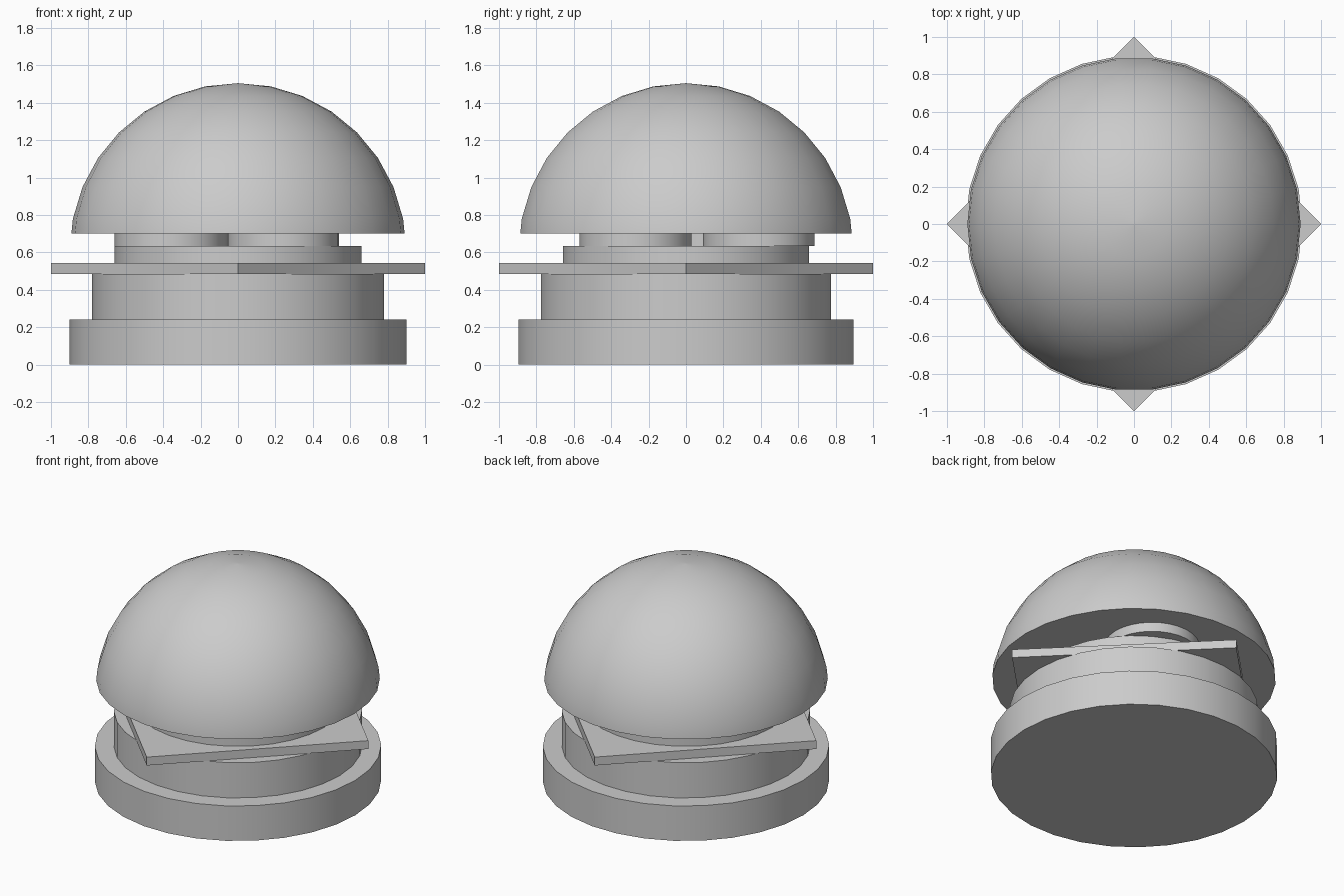
import bpy
import bmesh
from math import sin, cos, pi, radians

cube = bpy.data.objects.get("Cube")
if cube:
    bpy.data.objects.remove(cube, do_unlink=True)

# One plain material
GREY = (0.6, 0.6, 0.6, 1.0)
grey = bpy.data.materials.new("light_grey")
grey.use_nodes = True
grey.diffuse_color = GREY
grey.node_tree.nodes["Principled BSDF"].inputs["Base Color"].default_value = GREY


def lathe(name, profile, sides=30, centre=(0, 0)):
    """Closed solid of revolution from (radius, z) points, bottom to top."""
    bm = bmesh.new()
    rings = []
    for r, z in profile:
        angles = [2 * pi * k / sides for k in range(sides)]
        rings.append([bm.verts.new((r * cos(a), r * sin(a), z)) for a in angles])
    for low, high in zip(rings, rings[1:]):
        for k in range(sides):
            n = (k + 1) % sides
            bm.faces.new((low[k], low[n], high[n], high[k]))
    bm.faces.new(rings[0][::-1])
    bm.faces.new(rings[-1])
    bmesh.ops.remove_doubles(bm, verts=bm.verts, dist=0.0001)
    bmesh.ops.recalc_face_normals(bm, faces=bm.faces)
    mesh = bpy.data.meshes.new(name)
    bm.to_mesh(mesh)
    bm.free()
    mesh.materials.append(grey)
    obj = bpy.data.objects.new(name, mesh)
    obj.location = (*centre, 0)
    bpy.context.collection.objects.link(obj)
    bpy.ops.object.select_all(action="DESELECT")
    obj.select_set(True)
    bpy.context.view_layer.objects.active = obj
    bpy.ops.object.shade_smooth_by_angle(angle=radians(30))
    return obj


def disc(name, radius, bottom, top, **options):
    return lathe(name, [(radius, bottom), (radius, top)], **options)


# Stacked layers, from the bottom up
disc("bottom_bun", 0.9, 0, 0.242)
disc("patty", 0.78, 0.242, 0.486)
disc("cheese_slice", 1.0, 0.486, 0.544, sides=4)
disc("tomato_slice", 0.66, 0.544, 0.635)

# Three loose pickle slices
for i, spot in enumerate([(-0.36, 0.12), (0.24, -0.27), (0.18, 0.39)]):
    disc(f"pickle_slice_{i + 1}", 0.3, 0.635, 0.702, centre=spot)

# Domed top bun: part of a sphere cut flat underneath
R, MID, STEPS = 0.9, 0.605, 16
dome = [(0.891, 0.7)]
for k in range(7, 0, -1):
    a = pi * k / STEPS
    dome.append((R * sin(a), MID + R * cos(a)))
dome_bun = lathe("top_bun", dome + [(0.0005, MID + R)])
